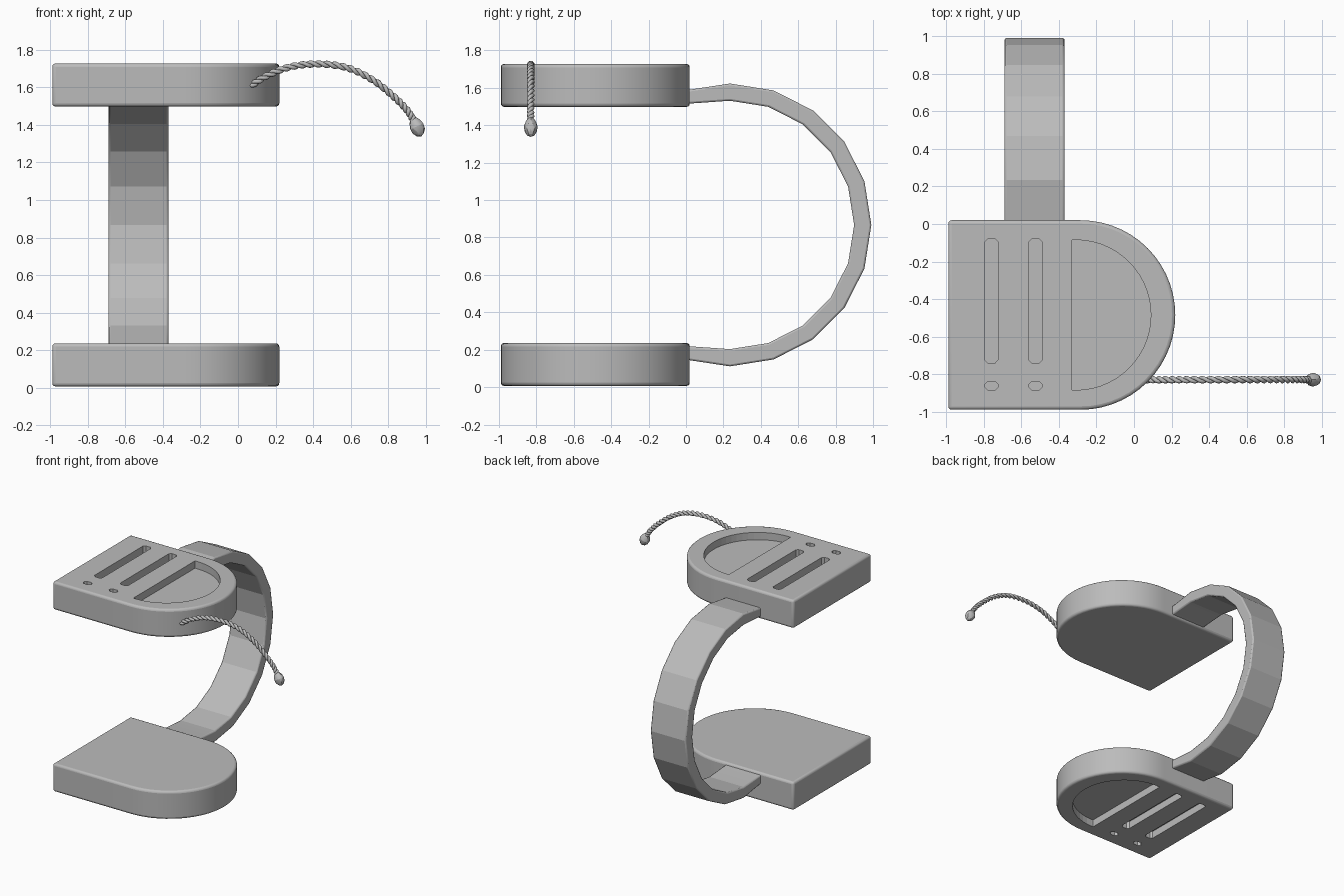
import bpy, bmesh
from math import sin, cos, pi, radians
from mathutils import Vector, Matrix

cube = bpy.data.objects.get("Cube")
if cube:
    bpy.data.objects.remove(cube, do_unlink=True)

gray = bpy.data.materials.new("matte_gray")
gray.use_nodes = True
gray.diffuse_color = (0.5, 0.5, 0.5, 1)
gray.node_tree.nodes["Principled BSDF"].inputs["Base Color"].default_value = (0.5, 0.5, 0.5, 1)

MID = 0.867      # height of the mirror plane between the two slabs
CY = -0.485      # depth of the slab centre line


def finish(name, bm):
    """Turn a bmesh into a linked gray object."""
    bmesh.ops.recalc_face_normals(bm, faces=bm.faces)
    mesh = bpy.data.meshes.new(name)
    bm.to_mesh(mesh)
    bm.free()
    mesh.materials.append(gray)
    obj = bpy.data.objects.new(name, mesh)
    bpy.context.collection.objects.link(obj)
    return obj


def smooth(obj, angle=35):
    bpy.ops.object.select_all(action="DESELECT")
    obj.select_set(True)
    bpy.context.view_layer.objects.active = obj
    bpy.ops.object.shade_smooth_by_angle(angle=radians(angle))


def prism(bm, outline, z0, z1):
    """Extrude an xy outline between two heights."""
    face = bm.faces.new([bm.verts.new((x, y, z0)) for x, y in outline])
    top = bmesh.ops.extrude_face_region(bm, geom=[face])["geom"]
    for v in top:
        if isinstance(v, bmesh.types.BMVert):
            v.co.z = z1


def d_outline(left, centre, radius, steps=28):
    """Straight on the left, half round on the right."""
    arc = [(centre + radius * sin(pi * i / steps), CY - radius * cos(pi * i / steps))
           for i in range(steps + 1)]
    return [(left, CY - radius)] + arc + [(left, CY + radius)]


def slot_outline(x, y0, y1, r=0.036, c=0.016):
    """Rectangle with clipped corners."""
    return [(x - r, y0 + c), (x - r + c, y0), (x + r - c, y0), (x + r, y0 + c),
            (x + r, y1 - c), (x + r - c, y1), (x - r + c, y1), (x - r, y1 - c)]


def add_bevel(obj, width, segments):
    mod = obj.modifiers.new("rounded_edges", "BEVEL")
    mod.width, mod.segments = width, segments
    mod.limit_method, mod.angle_limit = "ANGLE", radians(40)


def slab(name, mirrored):
    """D-shaped slab with recesses in its outer face."""
    flip = (lambda z: 2 * MID - z) if mirrored else (lambda z: z)
    bm = bmesh.new()
    prism(bm, d_outline(-0.99, -0.285, 0.505), flip(1.498), flip(1.728))
    body = finish(name, bm)
    add_bevel(body, 0.018, 3)
    # Recess cutter: half-round pocket, two long slots and two short ones
    cut = bmesh.new()
    floor, above = flip(1.668), flip(1.8)
    prism(cut, d_outline(-0.33, -0.31, 0.4), floor, above)
    for x in (-0.76, -0.525):
        prism(cut, slot_outline(x, -0.74, -0.08), floor, above)
        prism(cut, slot_outline(x, -0.885, -0.84), floor, above)
    cutter = finish(name + "_cutter", cut)
    cutter.hide_render = True
    cutter.hide_set(True)
    cutter.display_type = "WIRE"
    mod = body.modifiers.new("recesses", "BOOLEAN")
    mod.operation, mod.object, mod.solver = "DIFFERENCE", cutter, "EXACT"
    smooth(body)


slab("upper_slab", False)
slab("lower_slab", True)

# Curved strap joining the backs of the two slabs
bm = bmesh.new()
path = [(-0.06, 1.54, 0.037, 90), (0.02, 1.553, 0.037, 96)]
path += [(0.235 + 0.71 * cos(radians(a)), MID + 0.71 * sin(radians(a)), 0.046, a)
         for a in range(90, -91, -18)]
path += [(y, 2 * MID - z, t, -a) for y, z, t, a in reversed(path[:2])]
rings = []
for y, z, t, a in path:
    out = Vector((0, cos(radians(a)), sin(radians(a)))) * t
    rings.append([bm.verts.new(Vector((x, y, z)) + out * s)
                  for x, s in ((-0.69, 1), (-0.37, 1), (-0.37, -1), (-0.69, -1))])
for a, b in zip(rings, rings[1:]):
    for i in range(4):
        bm.faces.new((a[i], a[i - 1], b[i - 1], b[i]))
bm.faces.new(rings[0])
bm.faces.new(rings[-1])
strap = finish("back_strap", bm)
add_bevel(strap, 0.01, 2)
smooth(strap, 12)


# Twisted cord: two strands wound round an arched path
arch = [Vector((x, -0.83, z)) for x, z in
        ((0.04, 1.59), (0.15, 1.66), (0.28, 1.71), (0.43, 1.725), (0.58, 1.705),
         (0.71, 1.645), (0.82, 1.56), (0.90, 1.48), (0.945, 1.41))]


def along(t):
    """Smooth point on the arch for t from 0 to 1."""
    f = t * (len(arch) - 1)
    i = min(int(f), len(arch) - 2)
    u = f - i
    p1, p2 = arch[i], arch[i + 1]
    p0 = arch[i - 1] if i else 2 * p1 - p2
    p3 = arch[i + 2] if i + 2 < len(arch) else 2 * p2 - p1
    return 0.5 * (2 * p1 + (p2 - p0) * u + (2 * p0 - 5 * p1 + 4 * p2 - p3) * u * u
                  + (3 * p1 - p0 - 3 * p2 + p3) * u ** 3)


steps, turns, side = 200, 14, Vector((0, 1, 0))
for strand in range(2):
    curve = bpy.data.curves.new("cord_strand", "CURVE")
    curve.dimensions = "3D"
    curve.bevel_depth = 0.011
    curve.bevel_resolution = 2
    curve.use_fill_caps = True
    spline = curve.splines.new("POLY")
    spline.points.add(steps)
    for i, point in enumerate(spline.points):
        t = i / steps
        tangent = (along(min(t + 0.005, 1)) - along(max(t - 0.005, 0))).normalized()
        a = 2 * pi * turns * t + pi * strand
        p = along(t) + 0.009 * (side * cos(a) + tangent.cross(side) * sin(a))
        point.co = (*p, 1)
    curve.materials.append(gray)
    obj = bpy.data.objects.new("cord_strand_%d" % (strand + 1), curve)
    bpy.context.collection.objects.link(obj)

# Knotted bead at the end of the cord
bm = bmesh.new()
bmesh.ops.create_icosphere(bm, subdivisions=2, radius=1)
for v in bm.verts:
    taper = 1 - 0.3 * max(v.co.z, 0)
    v.co = Vector((v.co.x * 0.04 * taper, v.co.y * 0.037 * taper, v.co.z * 0.058))
bm.transform(Matrix.Translation((0.953, -0.83, 1.392)) @ Matrix.Rotation(radians(-25), 4, "Y"))
smooth(finish("cord_bead", bm), 20)
